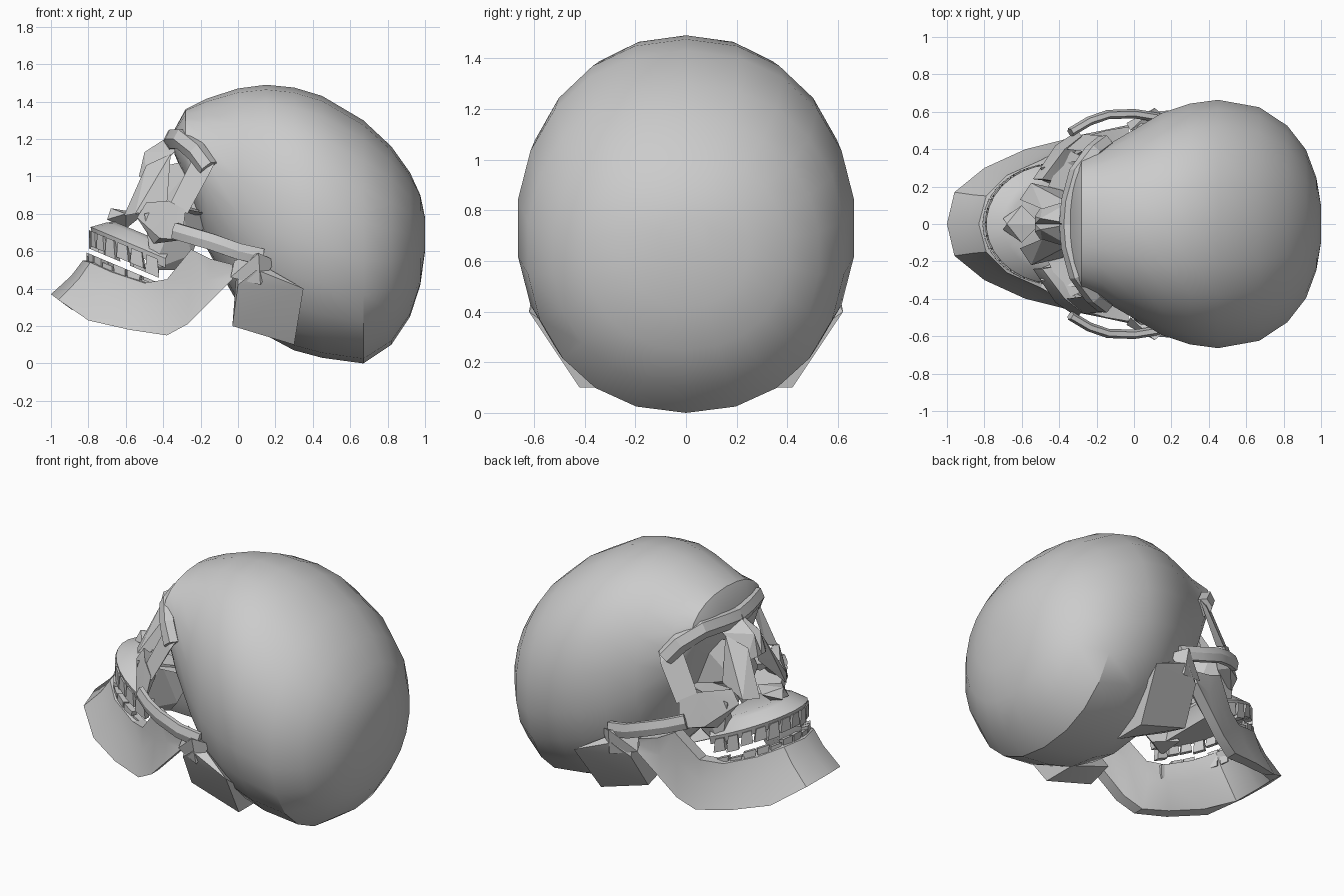
import bpy, bmesh
from math import sin, cos, pi, radians, copysign
from mathutils import Vector

if "Cube" in bpy.data.objects:
    bpy.data.objects.remove(bpy.data.objects["Cube"])

bone = bpy.data.materials.new("bone_grey")
bone.use_nodes = True
bone.diffuse_color = (0.6, 0.6, 0.6, 1)
bone.node_tree.nodes["Principled BSDF"].inputs["Base Color"].default_value = (0.6, 0.6, 0.6, 1)


def finish(name, bm, mirror=False, angle=30):
    bmesh.ops.recalc_face_normals(bm, faces=bm.faces)
    mesh = bpy.data.meshes.new(name)
    bm.to_mesh(mesh)
    bm.free()
    mesh.materials.append(bone)
    ob = bpy.data.objects.new(name, mesh)
    bpy.context.collection.objects.link(ob)
    if mirror:
        mod = ob.modifiers.new("mirror", "MIRROR")
        mod.use_axis = (False, True, False)
        mod.merge_threshold = 0.002
    bpy.ops.object.select_all(action="DESELECT")
    ob.select_set(True)
    bpy.context.view_layer.objects.active = ob
    bpy.ops.object.shade_smooth_by_angle(angle=radians(angle))
    return ob


def loft(name, rings, mirror=False, caps=(True, True), angle=30):
    bm = bmesh.new()
    rows = [[bm.verts.new(p) for p in ring] for ring in rings]
    n = len(rows[0])
    for a, b in zip(rows, rows[1:]):
        for i in range(n):
            j = (i + 1) % n
            bm.faces.new((a[i], a[j], b[j], b[i]))
    for on, row in zip(caps, (rows[0], rows[-1])):
        if on:
            bm.faces.new(row)
    return finish(name, bm, mirror, angle)


def hull(name, points):
    bm = bmesh.new()
    for p in points:
        bm.verts.new(p)
    res = bmesh.ops.convex_hull(bm, input=bm.verts)
    bmesh.ops.delete(bm, geom=[v for v in res["geom_interior"] if v.is_valid], context="VERTS")
    return finish(name, bm, True, 20)


def tube(name, path, ry, rz, sides=6):
    rings = []
    for i, p in enumerate(path):
        t = (Vector(path[min(i + 1, len(path) - 1)]) - Vector(path[max(i - 1, 0)])).normalized()
        side = t.cross(Vector((0, 0, 1))).normalized()
        up = side.cross(t)
        rings.append([Vector(p) + side * ry * cos(a) + up * rz * sin(a)
                      for a in (2 * pi * k / sides for k in range(sides))])
    return loft(name, rings, True, angle=20)


# Braincase: vertical slices (x, bottom, top, half width)
slices = [(-.34, 1.12, 1.25, .22), (-.28, .98, 1.36, .35), (-.17, .62, 1.415, .41),
          (0, .32, 1.47, .51), (.15, .15, 1.49, .6), (.3, .07, 1.475, .65),
          (.45, .03, 1.43, .67), (.67, 0, 1.3, .63), (.82, .1, 1.16, .53),
          (.92, .25, 1.02, .4), (.975, .42, .9, .25), (1, .6, .78, .1)]


def oval(x, low, high, w, n=22):
    ring = []
    for k in range(n):
        a = 2 * pi * (k + .5) / n
        c, s = cos(a), sin(a)
        ring.append((x, w * copysign(abs(c) ** .92, c),
                     (low + high) / 2 + (high - low) / 2 * copysign(abs(s) ** .95, s)))
    return ring


loft("braincase", [oval(*s) for s in slices])

# Skull base and ear region
hull("mastoid", [(-.03, .42, .2), (0, .55, .42), (.1, .6, .5), (.35, .62, .4),
                 (.3, .42, .1), (-.02, .25, .24), (.3, .2, .1), (0, .5, .6)])
hull("ear_ridge", [(-.04, .54, .46), (.12, .59, .42), (.11, .62, .59), (-.02, .5, .55), (.2, .55, .55)])

# Brow and nose
tube("brow_ridge", [(-.35, 0, 1.19), (-.34, .12, 1.2), (-.3, .27, 1.2), (-.22, .38, 1.13),
                    (-.16, .43, 1.04)], .05, .06)
hull("nasal_bone", [(-.33, 0, 1.24), (-.5, .03, 1.13), (-.53, .04, 1.0), (-.49, .1, .98),
                    (-.34, .12, 1.13), (-.46, 0, 1.0), (-.53, 0, 1.0)])
hull("nasal_wall", [(-.61, .13, .79), (-.55, .22, .8), (-.49, .08, 1.06), (-.36, .12, 1.12),
                    (-.38, .18, .85), (-.54, .12, .92)])
hull("nasal_cavity", [(-.42, 0, 1.05), (-.46, 0, .8), (-.2, .2, .8), (-.2, .2, 1.1), (-.42, .12, .85)])

# Cheeks: body, post beside the eye socket, arch to the ear
hull("cheekbone", [(-.49, .24, .86), (-.54, .24, .78), (-.37, .4, .87), (-.42, .42, .67),
                   (-.3, .5, .66), (-.28, .47, .82), (-.38, .22, .8), (-.45, .33, .64)])
hull("eye_socket_post", [(-.12, .44, 1.08), (-.22, .38, 1.14), (-.36, .4, .86), (-.27, .48, .8),
                         (-.15, .47, 1.02), (-.28, .4, .84)])
hull("eye_socket_floor", [(-.46, .2, .84), (-.36, .4, .84), (-.15, .3, .8), (-.15, .12, .8), (-.38, .2, .78)])
tube("cheek_arch", [(-.34, .49, .71), (-.24, .55, .68), (-.14, .585, .65), (0, .59, .6),
                    (.13, .57, .57)], .025, .05)


# Dental arch, sloping down toward the back
def arch(a, size=1.0, lift=0.0, shift=0.0):
    x = -.42 - .37 * size * cos(a)
    return Vector((x + shift, .32 * size * sin(a), .70 - .42 * (x + .79) + lift))


def gum_ring(size, lift, shift=0.0, n=18):
    return [arch(radians(-95 + 190 * k / (n - 1)), size, lift, shift) for k in range(n)]


# Upper jaw bone
loft("upper_jaw", [gum_ring(.97, -.02), gum_ring(1, .03), gum_ring(.84, .08, .03),
                   gum_ring(.72, .1, .03)])
hull("upper_jaw_spine", [(-.68, 0, .83), (-.6, .1, .8), (-.6, 0, .72), (-.7, .03, .77), (-.5, 0, .8)])
hull("palate_wing", [(-.46, .3, .5), (-.46, .14, .52), (-.32, .22, .5), (-.3, .34, .85),
                     (-.15, .2, .8), (-.5, .3, .8), (-.25, .25, .58)])


# Teeth: tapered blocks repeated along the arch
def teeth(name, size, base, tip, shift):
    bm = bmesh.new()
    count = 14
    for k in range(count):
        mid = -84 + 168 * k / (count - 1)
        wide = 5.8
        tall = tip + (.008 if k % 3 else -.008)
        corners = []
        for lift, w, depth in ((base, wide * .75, .9), (tall, wide, .88)):
            for a, s in ((-w, 1), (w, 1), (w, depth), (-w, depth)):
                corners.append(bm.verts.new(arch(radians(mid + a), s * size, lift, shift)))
        for f in ((0, 1, 2, 3), (4, 5, 6, 7), (0, 1, 5, 4), (1, 2, 6, 5), (2, 3, 7, 6), (3, 0, 4, 7)):
            bm.faces.new([corners[i] for i in f])
    finish(name, bm)


teeth("upper_teeth", 1.02, .01, -.08, 0)
teeth("lower_teeth", 1.0, -.21, -.115, -.02)

# Lower jaw: top point and bottom point of each station
stations = [((-.83, 0, .55), (-1, 0, .37)), ((-.79, .15, .54), (-.96, .17, .34)),
            ((-.68, .26, .49), (-.8, .3, .23)), ((-.5, .34, .43), (-.58, .4, .18)),
            ((-.38, .41, .45), (-.38, .45, .15)), ((-.25, .47, .61), (-.27, .48, .21)),
            ((-.15, .5, .56), (-.17, .5, .31)), ((-.03, .52, .53), (-.03, .53, .45))]
rings = []
for top, low in stations:
    top, low = Vector(top), Vector(low)
    inward = (Vector((-.35, 0, 0)) - Vector((low.x, low.y, 0))).normalized()
    if low.x > -.4:
        inward = Vector((0, -1, 0))
    if low.y == 0:
        inward = Vector((1, 0, 0))
    mid = top.lerp(low, .45) + inward * .015
    foot = low + inward * .07 - Vector((0, 0, .05 if low.x < -.9 else 0))
    rings.append([top, mid, low, foot, mid + inward * .09, top + inward * .07])
loft("lower_jaw", rings, True, caps=(False, True), angle=25)
